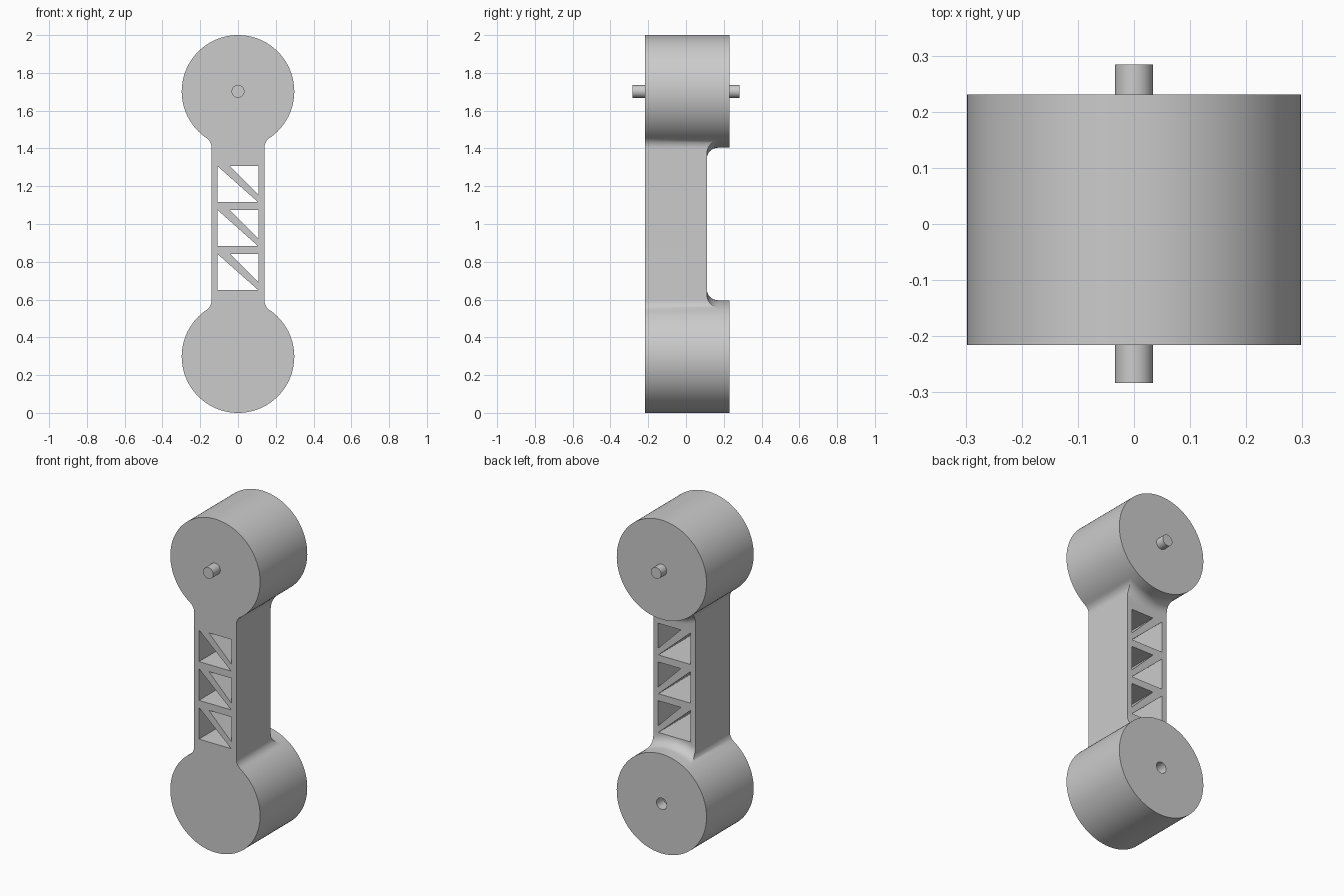
import bpy, bmesh, math

cube = bpy.data.objects.get("Cube")
if cube:
    bpy.data.objects.remove(cube)

R, F, HALF_W = 0.298, 0.06, 0.14          # hub radius, fillet radius, bar half width
HUB_Z = 0.702                             # hub centre above the middle of the arm
FRONT, BAR_BACK, HUB_BACK = -0.216, 0.11, 0.231
COLS, ROWS, ARC = 10, 9, 40

grey = bpy.data.materials.new("plain grey")
grey.use_nodes = True
colour = (0.6, 0.6, 0.6, 1)
grey.diffuse_color = colour
grey.node_tree.nodes["Principled BSDF"].inputs["Base Color"].default_value = colour


def make_object(name, bm):
    bmesh.ops.recalc_face_normals(bm, faces=bm.faces)
    mesh = bpy.data.meshes.new(name)
    bm.to_mesh(mesh)
    bm.free()
    obj = bpy.data.objects.new(name, mesh)
    bpy.context.collection.objects.link(obj)
    mesh.materials.append(grey)
    return obj


def polar(r, a, y):
    """Point round the hub axis, angle measured from straight down."""
    return (r * math.sin(a), y, HUB_Z - r * math.cos(a))


def edge_angle(r):
    """Angle at which radius r meets the filleted side of the bar."""
    d = R + F
    cx = HALF_W + F
    if r >= math.hypot(HALF_W, math.sqrt(d * d - cx * cx)):
        return math.asin(HALF_W / r)
    cos_phi = (r * r + d * d - F * F) / (2 * r * d)
    return math.asin(cx / d) - math.acos(min(1, cos_phi))


def prism(bm, outline, y0, y1):
    a, b = ([bm.verts.new((x, y, z)) for x, z in outline] for y in (y0, y1))
    bm.faces.new(a)
    bm.faces.new(b[::-1])
    for i in range(len(a)):
        j = (i + 1) % len(a)
        bm.faces.new((a[i], b[i], b[j], a[j]))


def circle(r, z, n=32):
    return [(r * math.cos(math.tau * i / n), z + r * math.sin(math.tau * i / n))
            for i in range(n)]


# Arm body: one quarter, then mirrored left-right and top-bottom
bm = bmesh.new()


def face(points):
    bm.faces.new([bm.verts.new(p) for p in points])


def strip(low, high):
    for i in range(len(low) - 1):
        face((low[i], low[i + 1], high[i + 1], high[i]))


def at_y(points, y):
    return [(p[0], y, p[2]) for p in points]


# Concave flare between bar back and hub
rows = []
for i in range(ROWS):
    t = math.pi / 2 * i / (ROWS - 1)
    r = R + F - F * math.cos(t)
    y = BAR_BACK + F - F * math.sin(t)
    a = edge_angle(r)
    rows.append([polar(r, a * c / COLS, y) for c in range(COLS + 1)])
for upper, lower in zip(rows, rows[1:]):
    strip(upper, lower)

# Hub walls and back disc
a0 = edge_angle(R)
step_y = BAR_BACK + F
hub_arc = [polar(R, a0 + (math.pi - a0) * i / ARC, step_y) for i in range(ARC + 1)]
strip(at_y(hub_arc, FRONT), hub_arc)
strip(hub_arc, at_y(hub_arc, HUB_BACK))
strip(rows[0], at_y(rows[0], HUB_BACK))
face(at_y(rows[0] + hub_arc[1:], HUB_BACK))

# Side of the bar, its back and the whole front
side = [row[-1] for row in rows] + [(HALF_W, BAR_BACK, 0)]
strip(at_y(side, FRONT), side)
face(rows[-1] + [(HALF_W, BAR_BACK, 0), (0, BAR_BACK, 0)])
face(at_y([(0, 0, 0)] + side[::-1] + hub_arc[1:], FRONT))

for axis in "XZ":
    bmesh.ops.remove_doubles(bm, verts=bm.verts, dist=1e-5)
    bmesh.ops.mirror(bm, geom=bm.verts[:] + bm.edges[:] + bm.faces[:],
                     axis=axis, merge_dist=1e-4)
bmesh.ops.remove_doubles(bm, verts=bm.verts, dist=1e-5)
bmesh.ops.dissolve_limit(bm, angle_limit=0.002, verts=bm.verts, edges=bm.edges)
bmesh.ops.translate(bm, verts=bm.verts, vec=(0, 0, 1))
arm = make_object("arm_body", bm)

# Truss openings and the pin socket
bm = bmesh.new()
for k in range(3):
    top = 1.306 - 0.2325 * k
    low = top - 0.19
    prism(bm, [(-0.108, top), (-0.108, low), (0.106, low)], -0.4, 0.4)
    prism(bm, [(-0.042, top), (0.108, top), (0.108, top - 0.15)], -0.4, 0.4)
prism(bm, circle(0.034, 1 - HUB_Z), HUB_BACK - 0.067, 0.4)
cutter = make_object("opening_cutter", bm)
cutter.hide_render = True

cut = arm.modifiers.new("openings", 'BOOLEAN')
cut.operation = 'DIFFERENCE'
cut.solver = 'EXACT'
cut.object = cutter
bpy.context.view_layer.objects.active = arm
bpy.ops.object.modifier_apply(modifier=cut.name)
bpy.data.objects.remove(cutter)

# Pivot pin through the upper hub
bm = bmesh.new()
prism(bm, circle(0.034, 1 + HUB_Z), -0.283, 0.284)
pin = make_object("pivot_pin", bm)

bpy.ops.object.select_all(action='DESELECT')
for obj in (arm, pin):
    obj.select_set(True)
bpy.context.view_layer.objects.active = arm
bpy.ops.object.shade_smooth_by_angle(angle=math.radians(30))
